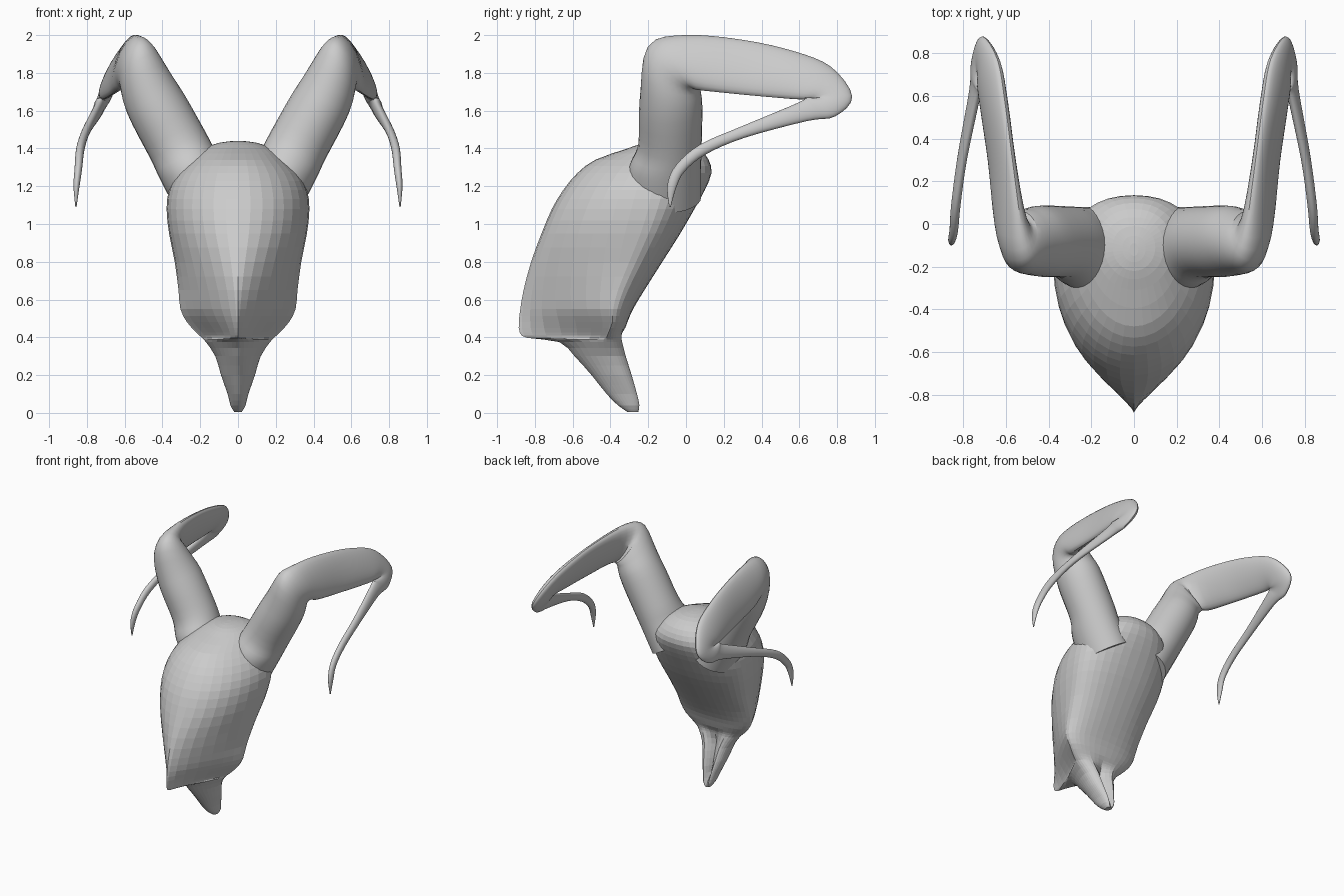
import bpy, bmesh
from math import sin, cos, pi, copysign, radians
from mathutils import Vector

if "Cube" in bpy.data.objects:
    bpy.data.objects.remove(bpy.data.objects["Cube"])


def spline(rows, steps):
    """Catmull-Rom interpolation through rows of numbers."""
    out = []
    n = len(rows)
    for i in range(n - 1):
        p0, p1, p2, p3 = rows[max(i - 1, 0)], rows[i], rows[i + 1], rows[min(i + 2, n - 1)]
        for s in range(steps):
            t = s / steps
            out.append([0.5 * (2 * b + (c - a) * t + (2 * a - 5 * b + 4 * c - d) * t * t
                               + (3 * b - a - 3 * c + d) * t ** 3)
                        for a, b, c, d in zip(p0, p1, p2, p3)])
    out.append(list(rows[-1]))
    return out


def loft(name, rings):
    """Skin closed rings of points into one capped object."""
    bm = bmesh.new()
    vs = [[bm.verts.new(p) for p in ring] for ring in rings]
    for a, b in zip(vs, vs[1:]):
        for i in range(len(a)):
            j = (i + 1) % len(a)
            bm.faces.new((a[i], a[j], b[j], b[i]))
    bm.faces.new(vs[0])
    bm.faces.new(vs[-1])
    bmesh.ops.recalc_face_normals(bm, faces=bm.faces)
    me = bpy.data.meshes.new(name)
    bm.to_mesh(me)
    bm.free()
    ob = bpy.data.objects.new(name, me)
    bpy.context.collection.objects.link(ob)
    return ob


# Head: z, half width, front y, widest y, back y, front roundness
HEAD = [
    (1.44, .02, -.15, -.12, -.09, 2),
    (1.43, .10, -.22, -.11, -.01, 2),
    (1.40, .18, -.31, -.11, .07, 2),
    (1.34, .25, -.48, -.12, .12, 2),
    (1.27, .32, -.575, -.15, .135, 2),
    (1.18, .365, -.65, -.18, .10, 2),
    (1.08, .378, -.71, -.20, .045, 2),
    (.95, .365, -.765, -.24, -.03, 1.9),
    (.80, .335, -.82, -.30, -.125, 1.6),
    (.65, .315, -.86, -.36, -.22, 1.28),
    (.55, .305, -.877, -.385, -.28, 1.1),
    (.48, .27, -.885, -.39, -.31, .95),
    (.425, .22, -.88, -.41, -.33, .85),
    (.397, .19, -.84, -.42, -.33, .9),
    (.375, .17, -.67, -.42, -.325, 1.3),
    (.30, .12, -.59, -.40, -.305, 1.5),
    (.20, .09, -.50, -.36, -.275, 1.7),
    (.10, .055, -.42, -.31, -.25, 2),
    (.04, .04, -.36, -.29, -.24, 2),
    (.005, .02, -.31, -.28, -.25, 2),
]


def head_ring(z, w, yf, ym, yb, n, seg=36):
    pts = []
    groove = .07 * min(1, max(0, (.44 - z) / .12)) * min(1, z / .1)
    for i in range(seg):
        t = 2 * pi * i / seg
        s, c = sin(t), cos(t)
        e = 2 / n if c > 0 else 2 / 2.2
        x = w * copysign(abs(s) ** e, s)
        y = ym + ((yf if c > 0 else yb) - ym) * abs(c) ** e
        if c < 0:  # channel between the two jaw bones
            y -= groove * max(0, 1 - abs(x) / (.55 * w))
        pts.append((x, y, z))
    return pts


head = loft("head", [head_ring(*r) for r in spline(HEAD, 2)])

# Horn: centre xyz, major half-axis xyz, minor half thickness
HORN = [
    (.17, -.12, 1.14, 0, -.20, 0, .17),
    (.26, -.11, 1.30, 0, -.19, 0, .165),
    (.32, -.085, 1.42, 0, -.168, 0, .162),
    (.45, -.08, 1.66, 0, -.165, 0, .155),
    (.53, -.07, 1.83, -.03, -.125, .115, .115),
    (.58, .03, 1.855, -.05, -.03, .145, .065),
    (.62, .30, 1.83, -.05, 0, .145, .045),
    (.655, .55, 1.79, -.05, .02, .125, .045),
    (.68, .70, 1.745, -.04, .07, .085, .042),
    (.71, .77, 1.665, 0, .11, .01, .035),
    (.735, .71, 1.62, .01, .08, -.05, .03),
    (.745, .62, 1.595, .01, .02, -.05, .026),
    (.805, .31, 1.49, .01, 0, -.033, .022),
    (.835, .09, 1.395, 0, .012, -.028, .022),
    (.845, -.03, 1.295, 0, .022, -.018, .02),
    (.855, -.075, 1.20, 0, .024, -.006, .016),
    (.858, -.085, 1.09, 0, .004, 0, .003),
]


def horn_rings(side, seg=28):
    rows = spline(HORN, 4)
    rings = []
    for i, r in enumerate(rows):
        c, major = Vector(r[:3]), Vector(r[3:6])
        tangent = Vector(rows[min(i + 1, len(rows) - 1)][:3]) - Vector(rows[max(i - 1, 0)][:3])
        minor = tangent.cross(major).normalized() * r[6]
        ring = [c + major * cos(2 * pi * k / seg) + minor * sin(2 * pi * k / seg) for k in range(seg)]
        rings.append([(side * p.x, p.y, p.z) for p in ring])
    return rings


for label, side in (("left", -1), ("right", 1)):
    horn = loft("horn_" + label, horn_rings(side))
    bpy.ops.object.select_all(action='DESELECT')
    horn.select_set(True)
    bpy.context.view_layer.objects.active = horn
    bpy.ops.object.shade_smooth_by_angle(angle=radians(30))
